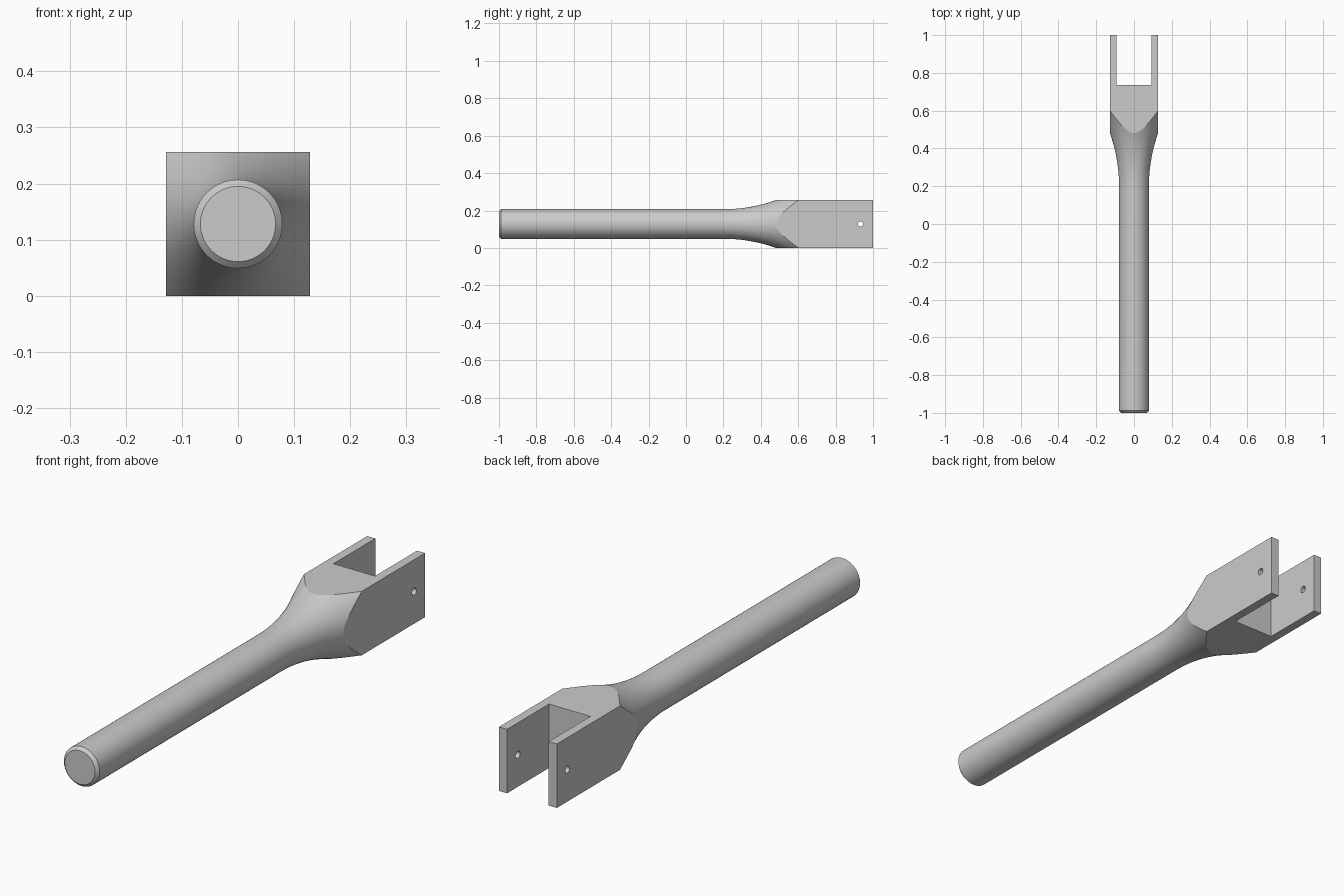
import bpy, bmesh, math
from mathutils import Matrix

if "Cube" in bpy.data.objects:
    bpy.data.objects.remove(bpy.data.objects["Cube"])

HALF = 0.128      # half width of the square fork head, also axis height
R = 0.079         # shaft radius
FLARE_R = 0.835   # radius of the flare fillet


def make_object(name, bm):
    bmesh.ops.recalc_face_normals(bm, faces=bm.faces)
    mesh = bpy.data.meshes.new(name)
    bm.to_mesh(mesh)
    bm.free()
    obj = bpy.data.objects.new(name, mesh)
    bpy.context.collection.objects.link(obj)
    return obj


def box(name, x, y0, y1, z0, z1):
    bm = bmesh.new()
    m = Matrix.Translation((0, (y0 + y1) / 2, (z0 + z1) / 2)) @ Matrix.Diagonal((2 * x, y1 - y0, z1 - z0, 1))
    bmesh.ops.create_cube(bm, size=1, matrix=m)
    return make_object(name, bm)


def revolve(name, profile, segments=64):
    # closed solid of (y, radius) rings around the long axis
    bm = bmesh.new()
    rings = []
    for y, r in profile:
        rings.append([bm.verts.new((r * math.cos(a), y, HALF + r * math.sin(a)))
                      for a in (2 * math.pi * i / segments for i in range(segments))])
    for a, b in zip(rings, rings[1:]):
        for i in range(segments):
            j = (i + 1) % segments
            bm.faces.new((a[i], a[j], b[j], b[i]))
    bm.faces.new(rings[0])
    bm.faces.new(rings[-1])
    return make_object(name, bm)


def boolean(obj, cutter, operation):
    mod = obj.modifiers.new(operation, 'BOOLEAN')
    mod.operation, mod.object, mod.solver = operation, cutter, 'EXACT'
    cutter.hide_render = True
    bpy.context.view_layer.objects.active = obj
    bpy.ops.object.modifier_apply(modifier=mod.name)
    bpy.data.objects.remove(cutter)


# Turned body: chamfered end, shaft, arc flare, oversize head
profile = [(-1, R - 0.012), (-0.988, R)]
for i in range(25):
    d = 0.44 * i / 24
    profile.append((0.2 + d, R + FLARE_R - math.sqrt(FLARE_R ** 2 - d ** 2)))
profile.append((1.1, profile[-1][1]))
rod = revolve("fork_rod", profile)

# Square head, fork slot and cross pin hole
boolean(rod, box("head_blank", HALF, -1.2, 1.0, 0, 2 * HALF), 'INTERSECT')
boolean(rod, box("slot_cutter", 0.092, 0.735, 1.2, -0.1, 0.4), 'DIFFERENCE')
bm = bmesh.new()
bmesh.ops.create_cone(bm, cap_ends=True, segments=32, radius1=0.014, radius2=0.014, depth=0.6,
                      matrix=Matrix.Translation((0, 0.932, HALF)) @ Matrix.Rotation(math.pi / 2, 4, 'Y'))
boolean(rod, make_object("pin_hole_cutter", bm), 'DIFFERENCE')

# Smooth turned surfaces, crisp machined edges
bpy.ops.object.select_all(action='DESELECT')
rod.select_set(True)
bpy.context.view_layer.objects.active = rod
bpy.ops.object.shade_smooth_by_angle(angle=math.radians(15))
